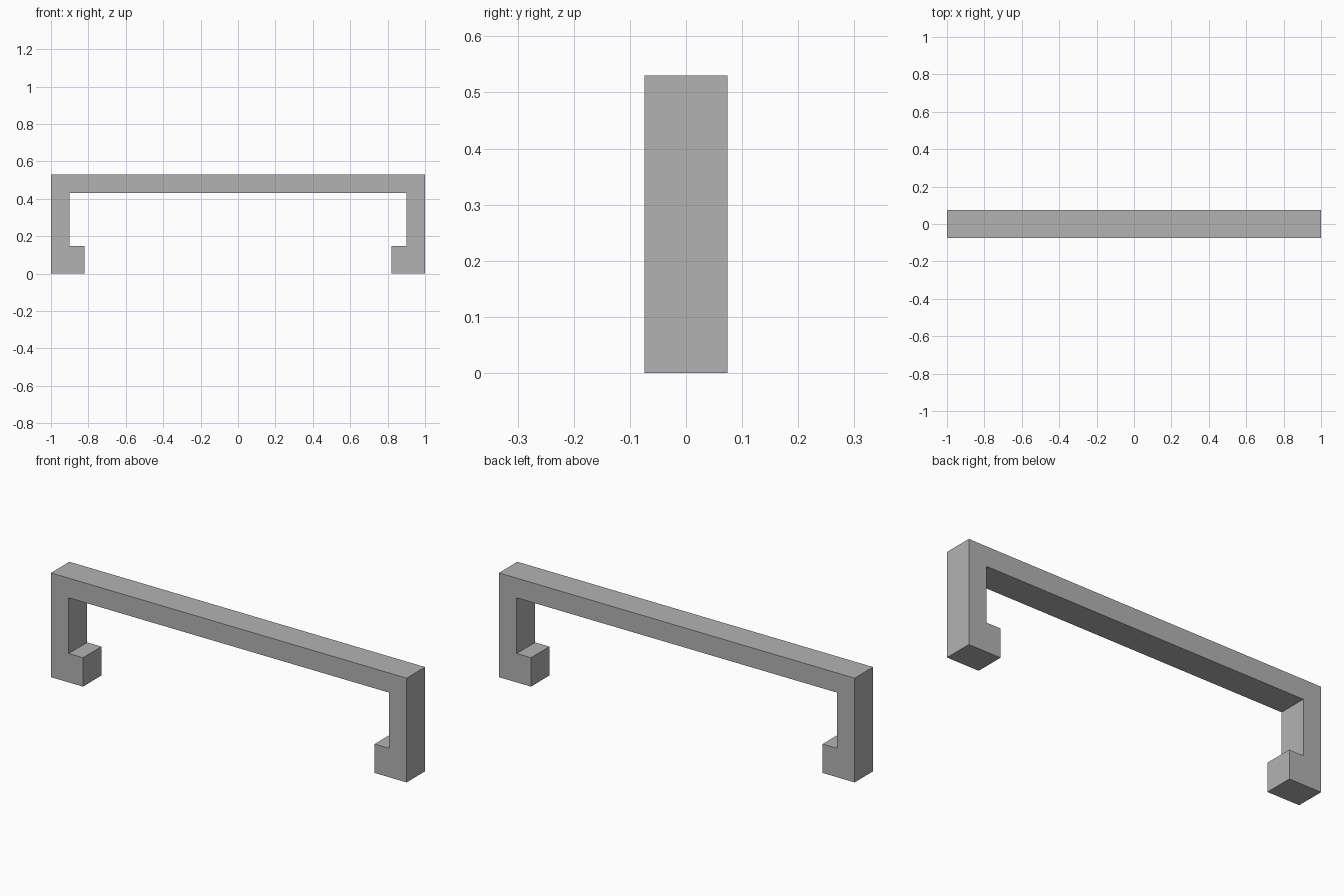
import bpy
import bmesh

default = bpy.data.objects.get("Cube")
if default:
    bpy.data.objects.remove(default, do_unlink=True)

HALF_DEPTH = 0.074

# Plain grey finish
grey = bpy.data.materials.new("plain_grey")
grey.use_nodes = True
colour = (0.45, 0.45, 0.45, 1)
grey.diffuse_color = colour
grey.node_tree.nodes["Principled BSDF"].inputs["Base Color"].default_value = colour

# Left half of the profile, from the top centre round to the underside centre
half = [(1, 0.53), (1, 0), (0.82, 0), (0.82, 0.147), (0.9, 0.147), (0.9, 0.43)]
outline = half + [(-x, z) for x, z in reversed(half)]

# Handle: one solid extruded from front to back
bm = bmesh.new()
front = bm.faces.new([bm.verts.new((x, -HALF_DEPTH, z)) for x, z in outline])
extruded = bmesh.ops.extrude_face_region(bm, geom=[front], use_keep_orig=True)
moved = [v for v in extruded["geom"] if isinstance(v, bmesh.types.BMVert)]
bmesh.ops.translate(bm, verts=moved, vec=(0, 2 * HALF_DEPTH, 0))
bmesh.ops.recalc_face_normals(bm, faces=bm.faces)

mesh = bpy.data.meshes.new("handle")
bm.to_mesh(mesh)
bm.free()
mesh.materials.append(grey)
handle = bpy.data.objects.new("handle", mesh)
bpy.context.collection.objects.link(handle)
